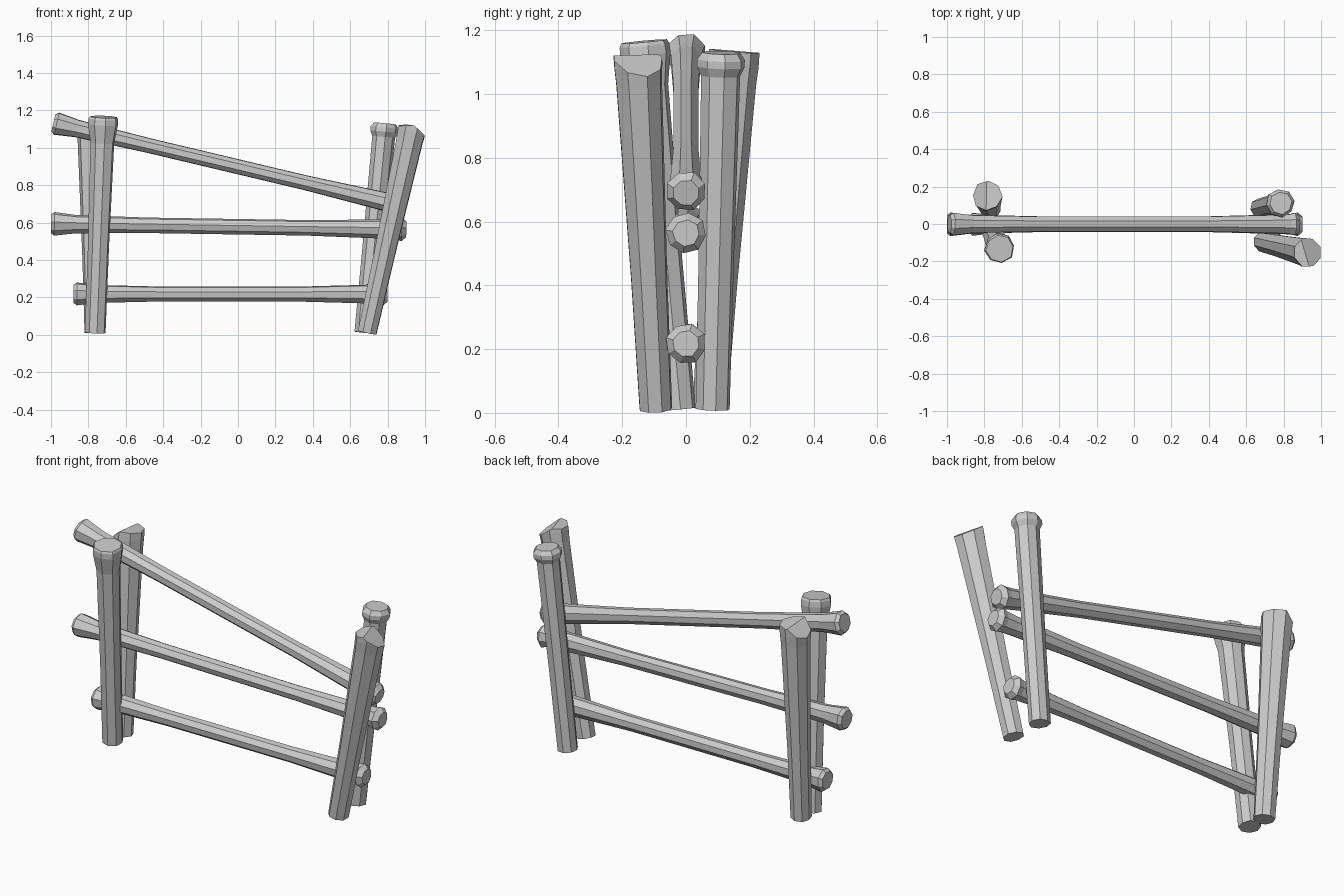
import bpy, bmesh, math
from mathutils import Vector

if "Cube" in bpy.data.objects:
    bpy.data.objects.remove(bpy.data.objects["Cube"])


def log(name, a, b, profile, sides=8, spin=0.0, cuts=()):
    """Faceted log from a to b; profile = (fraction along axis, radius)."""
    a, b = Vector(a), Vector(b)
    q = (b - a).to_track_quat('Z', 'Y')
    bm = bmesh.new()
    rings = []
    for t, r in profile:
        c = a.lerp(b, t)
        ring = []
        for i in range(sides):
            ang = 2 * math.pi * (i + 0.5) / sides + spin
            # slight irregularity, constant along the log
            k = r * (1 + 0.03 * math.sin(i * 2.3 + spin * 5))
            ring.append(bm.verts.new(c + q @ Vector((k * math.cos(ang), k * math.sin(ang), 0))))
        rings.append(ring)
    for lo, hi in zip(rings, rings[1:]):
        for i in range(sides):
            j = (i + 1) % sides
            bm.faces.new((lo[i], lo[j], hi[j], hi[i]))
    bm.faces.new(rings[0][::-1])
    bm.faces.new(rings[-1])
    # axe cuts on the tip
    for co, no in cuts:
        bmesh.ops.bisect_plane(bm, geom=bm.verts[:] + bm.edges[:] + bm.faces[:], dist=1e-5,
                               plane_co=co, plane_no=no, clear_outer=True)
        bmesh.ops.holes_fill(bm, edges=[e for e in bm.edges if e.is_boundary], sides=0)
    bmesh.ops.recalc_face_normals(bm, faces=bm.faces[:])
    me = bpy.data.meshes.new(name)
    bm.to_mesh(me)
    bm.free()
    ob = bpy.data.objects.new(name, me)
    bpy.context.collection.objects.link(ob)
    return ob


# Posts with wedge-cut tips
wedge = [(0, 0.054), (0.35, 0.06), (0.88, 0.076), (0.93, 0.08), (1, 0.08)]
log("front_right_post", (0.69, -0.095, 0.012), (0.945, -0.155, 1.17), wedge, spin=0.2,
    cuts=[((0.9, -0.15, 1.122), (-0.08, -0.05, 1)),
          ((0.915, -0.15, 1.122), (0.75, 0.2, 1))])
log("back_left_post", (-0.768, 0.075, 0.012), (-0.785, 0.155, 1.17), wedge, spin=0.1,
    cuts=[((-0.77, 0.15, 1.135), (0.05, 0.08, 1)),
          ((-0.79, 0.15, 1.135), (-0.85, 0.1, 1))])

# Posts with flared heads
log("front_left_post", (-0.762, -0.025, 0.012), (-0.718, -0.132, 1.165),
    [(0, 0.056), (0.4, 0.057), (0.88, 0.064), (0.965, 0.081), (0.99, 0.079), (1, 0.073)], spin=0.15)
log("back_right_post", (0.675, 0.085, 0.012), (0.785, 0.112, 1.13),
    [(0, 0.054), (0.4, 0.056), (0.935, 0.062), (0.96, 0.076), (0.98, 0.076), (1, 0.06)], spin=0.3)


# Rails, thicker at both ends
def rail(name, a, b, spin):
    n = (Vector(b) - Vector(a)).length
    prof = [(0, 0.05), (0.018 / n, 0.064), (0.065 / n, 0.058), (0.13 / n, 0.05),
            (0.27, 0.042), (0.72, 0.042), (1 - 0.12 / n, 0.052),
            (1 - 0.055 / n, 0.056), (1 - 0.025 / n, 0.064), (1, 0.042)]
    log(name, a, b, prof, spin=spin)


rail("lower_rail", (-0.88, 0, 0.218), (0.80, 0, 0.217), 0.1)
rail("middle_rail", (-1.0, 0, 0.594), (0.90, 0, 0.564), 0.25)
rail("upper_rail", (-0.987, 0, 1.133), (0.88, 0, 0.69), 0.0)
